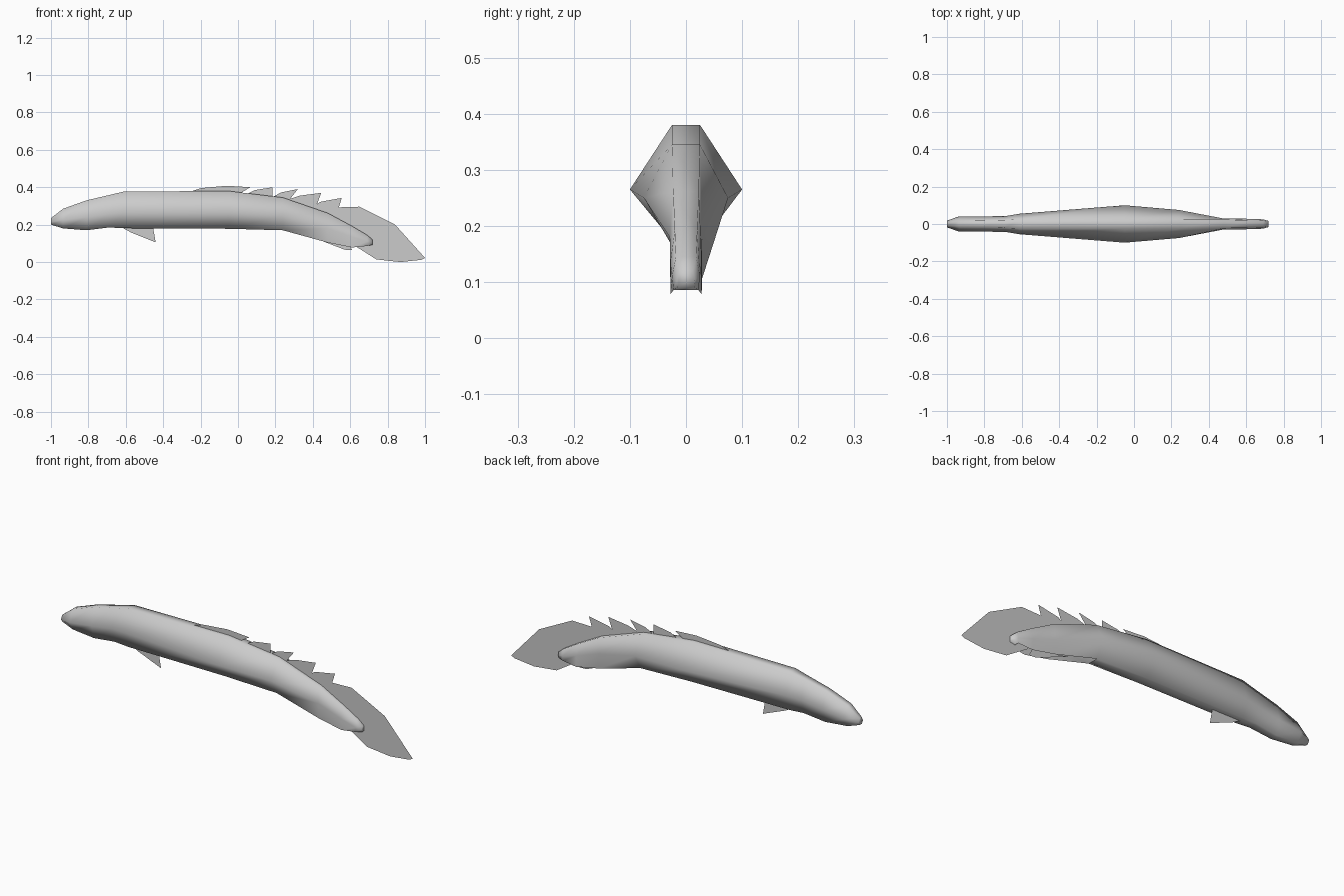
import bpy, bmesh

grey = bpy.data.materials.new("pale grey")
grey.diffuse_color = (0.6, 0.6, 0.6, 1)


def add_object(name, bm, smooth):
    mesh = bpy.data.meshes.new(name)
    for f in bm.faces:
        f.smooth = smooth
    bm.to_mesh(mesh)
    bm.free()
    mesh.materials.append(grey)
    obj = bpy.data.objects.new(name, mesh)
    bpy.context.collection.objects.link(obj)
    return obj


# Body stations: x, top z, middle z, bottom z, top half width, middle half width, bottom half width
stations = [
    (-1.00, 0.235, 0.215, 0.200, 0.008, 0.018, 0.008),
    (-0.935, 0.285, 0.225, 0.180, 0.016, 0.041, 0.016),
    (-0.81, 0.330, 0.240, 0.170, 0.018, 0.041, 0.020),
    (-0.69, 0.358, 0.258, 0.185, 0.021, 0.042, 0.024),
    (-0.61, 0.377, 0.265, 0.181, 0.025, 0.055, 0.027),
    (-0.05, 0.380, 0.265, 0.178, 0.025, 0.100, 0.028),
    (0.24, 0.345, 0.250, 0.170, 0.025, 0.075, 0.028),
    (0.48, 0.262, 0.180, 0.104, 0.023, 0.029, 0.028),
    (0.61, 0.192, 0.135, 0.078, 0.020, 0.028, 0.028),
    (0.69, 0.145, 0.110, 0.086, 0.018, 0.025, 0.022),
    (0.72, 0.120, 0.104, 0.092, 0.012, 0.016, 0.014),
]

# Body skin: six-sided rings, underside left open along the tail
bm = bmesh.new()
rings = []
for x, zt, zm, zb, wt, wm, wb in stations:
    ring = [(wt, zt), (wm, zm), (wb, zb), (-wb, zb), (-wm, zm), (-wt, zt)]
    rings.append([bm.verts.new((x, y, z)) for y, z in ring])
for a, b in zip(rings, rings[1:]):
    for i in range(6):
        if i == 2 and 0.2 < a[0].co.x < 0.65:
            continue
        j = (i + 1) % 6
        bm.faces.new((a[i], a[j], b[j], b[i]))
bm.faces.new(rings[0])
bm.faces.new(rings[-1])
bmesh.ops.recalc_face_normals(bm, faces=bm.faces)
add_object("body", bm, True)

# Flat fins on the centre plane, as x, z outlines
fins = {
    "back_fin_1": [(-0.26, 0.375), (-0.2, 0.395), (-0.06, 0.408), (0.065, 0.4), (0.015, 0.378), (0, 0.36)],
    "back_fin_2": [(0.04, 0.36), (0.09, 0.385), (0.185, 0.4), (0.185, 0.34)],
    "back_fin_3": [(0.18, 0.345), (0.23, 0.372), (0.32, 0.39), (0.27, 0.357), (0.265, 0.32)],
    "back_fin_4": [(0.255, 0.33), (0.33, 0.355), (0.445, 0.37), (0.4, 0.33), (0.41, 0.275)],
    "back_fin_5": [(0.39, 0.285), (0.44, 0.322), (0.555, 0.343), (0.51, 0.307), (0.52, 0.23)],
    "tail_fin": [(0.48, 0.25), (0.52, 0.292), (0.65, 0.296), (0.84, 0.2), (1, 0.022), (0.98, 0.012),
                 (0.87, 0), (0.74, 0.014), (0.62, 0.09)],
    "lower_tail_fin": [(0.38, 0.14), (0.57, 0.066), (0.61, 0.064), (0.59, 0.1)],
    "belly_fin": [(-0.63, 0.19), (-0.57, 0.157), (-0.44, 0.105), (-0.48, 0.15), (-0.455, 0.19)],
}
for name, outline in fins.items():
    bm = bmesh.new()
    bm.faces.new([bm.verts.new((x, 0, z)) for x, z in outline])
    bmesh.ops.triangulate(bm, faces=bm.faces)
    add_object(name, bm, False)
